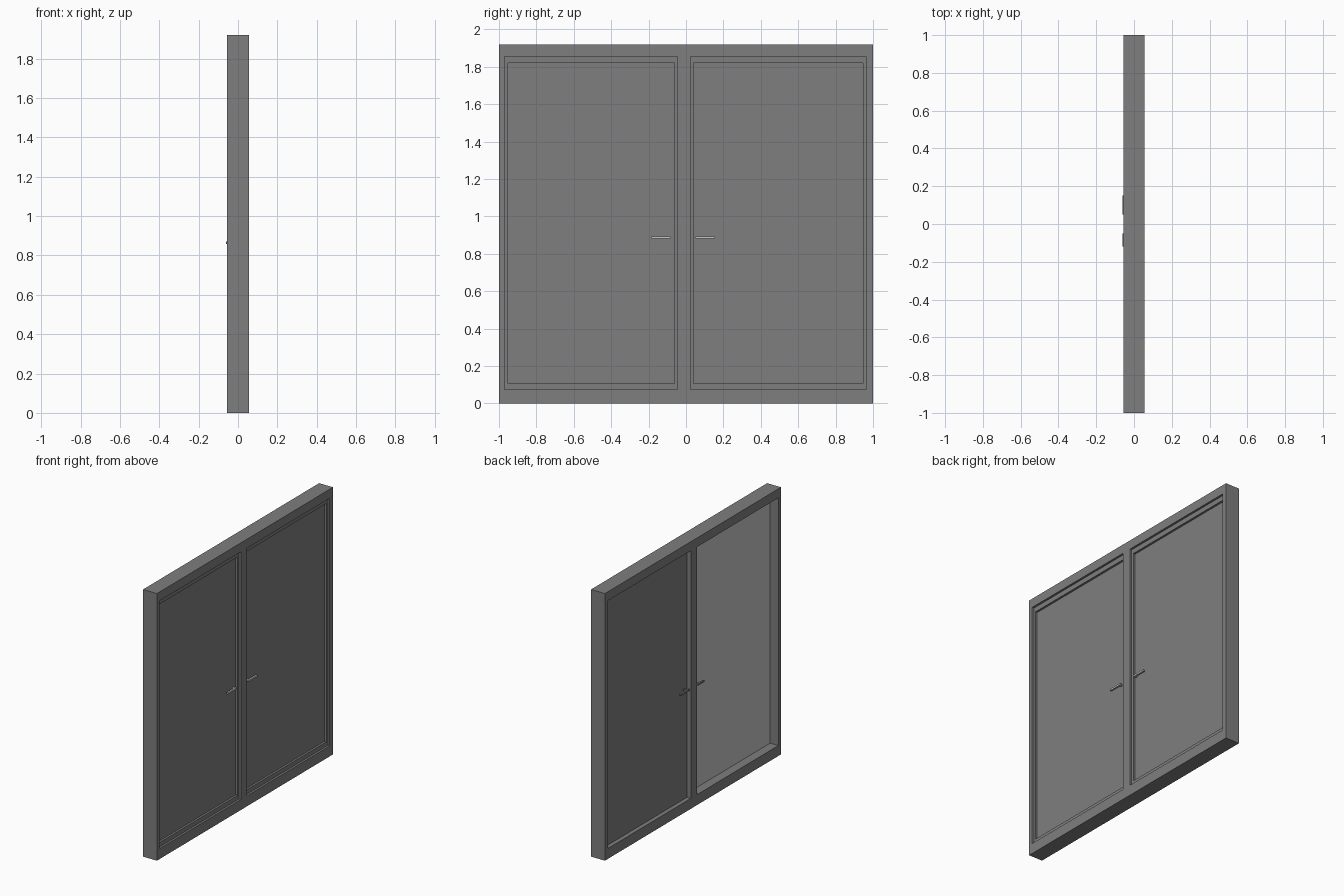
import bpy, bmesh

cube = bpy.data.objects.get("Cube")
if cube:
    bpy.data.objects.remove(cube, do_unlink=True)


def material(name, grey):
    m = bpy.data.materials.new(name)
    m.use_nodes = True
    colour = (grey, grey, grey, 1)
    m.diffuse_color = colour
    bsdf = next(n for n in m.node_tree.nodes if n.type == 'BSDF_PRINCIPLED')
    bsdf.inputs["Base Color"].default_value = colour
    return m


GREY = material("mid grey", 0.21)
PALE = material("pale grey", 0.56)
HALF, TOP = 0.055, 1.92


def add_object(name, bm, mats):
    bmesh.ops.recalc_face_normals(bm, faces=bm.faces[:])
    mesh = bpy.data.meshes.new(name)
    bm.to_mesh(mesh)
    bm.free()
    for m in mats:
        mesh.materials.append(m)
    ob = bpy.data.objects.new(name, mesh)
    bpy.context.collection.objects.link(ob)
    return ob


def door(name, outer, opening, back_x, back_pale):
    """Loft nested rectangles from the back panel, round the frame, to the stepped front panel."""
    y0, y1 = opening
    edge = (outer[0], outer[1], 0, TOP)
    hole = (y0, y1, 0.075, 1.855)
    inner = (y0 + 0.017, y1 - 0.017, 0.107, 1.82)
    steps = [(hole, back_x), (hole, -HALF), (edge, -HALF), (edge, HALF),
             (hole, HALF), (hole, 0.04), (inner, 0.04), (inner, 0.025)]
    bm = bmesh.new()
    loops = []
    for (a, b, c, d), x in steps:
        loops.append([bm.verts.new((x, y, z)) for y, z in ((a, c), (b, c), (b, d), (a, d))])
    for p, q in zip(loops, loops[1:]):
        for i in range(4):
            j = (i + 1) % 4
            bm.faces.new((p[i], p[j], q[j], q[i]))
    back = bm.faces.new(loops[0])
    bm.faces.new(loops[-1])
    back.material_index = 1 if back_pale else 0
    return add_object(name, bm, (GREY, PALE))


def handle(name, bar_x, y, z, panel_x, stem_y, mat):
    """A flat lever bar with a short stem reaching the panel."""
    bm = bmesh.new()
    near = bar_x[0] if abs(bar_x[0] - panel_x) < abs(bar_x[1] - panel_x) else bar_x[1]
    for xs, ys, h in ((bar_x, y, 0.012), (sorted((panel_x, near)), (stem_y, stem_y + 0.012), 0.01)):
        cube = bmesh.ops.create_cube(bm, size=1)
        for v in cube["verts"]:
            v.co.x = xs[0] if v.co.x < 0 else xs[1]
            v.co.y = ys[0] if v.co.y < 0 else ys[1]
            v.co.z = z + v.co.z * h
    return add_object(name, bm, (mat,))


# Two framed doors side by side; one has a deep, pale back
door("right_door", (-1, 0), (-0.97, -0.045), 0.01, True)
door("left_door", (0, 1), (0.024, 0.963), -0.025, False)

# Levers on the stepped face
handle("right_door_handle", (0.037, 0.05), (-0.185, -0.083), 0.888, 0.025, -0.1, PALE)
handle("left_door_handle", (0.037, 0.05), (0.05, 0.152), 0.888, 0.025, 0.055, PALE)

# Levers on the recessed face
handle("right_door_back_handle", (-0.062, -0.05), (-0.12, -0.05), 0.865, 0.01, -0.07, GREY)
handle("left_door_back_handle", (-0.062, -0.05), (0.05, 0.152), 0.865, -0.025, 0.058, GREY)
